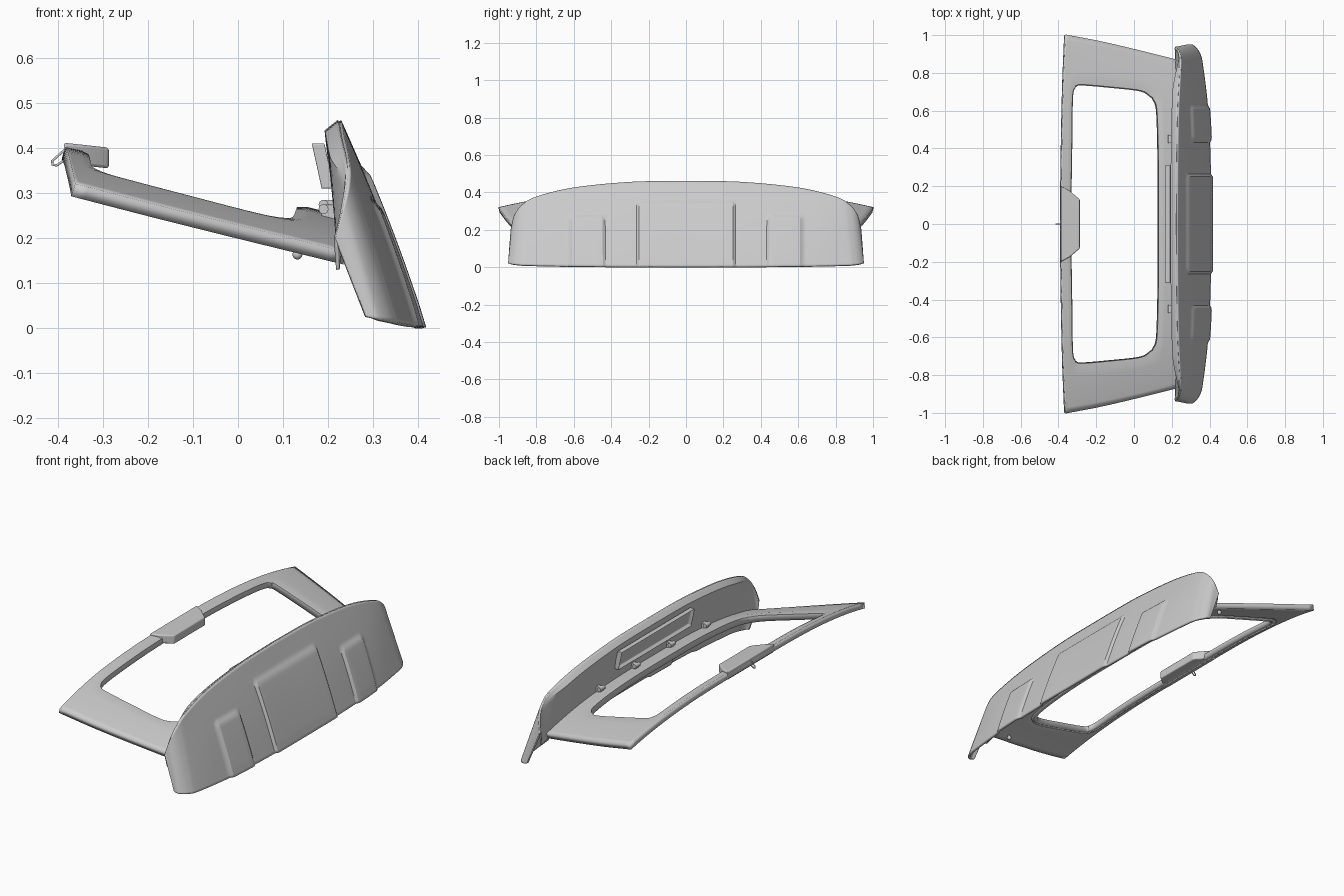
import bpy, bmesh, math
from mathutils import Vector

if "Cube" in bpy.data.objects:
    bpy.data.objects.remove(bpy.data.objects["Cube"])


def finish(ob, thick=0, bevel=0, angle=35):
    if thick:
        m = ob.modifiers.new("thickness", 'SOLIDIFY')
        m.thickness, m.offset = thick, 0
    if bevel:
        m = ob.modifiers.new("bevel", 'BEVEL')
        m.width, m.segments = bevel, 3
    bpy.ops.object.select_all(action='DESELECT')
    ob.select_set(True)
    bpy.context.view_layer.objects.active = ob
    bpy.ops.object.shade_smooth_by_angle(angle=math.radians(angle))
    return ob


def from_bmesh(name, bm):
    bmesh.ops.remove_doubles(bm, verts=bm.verts, dist=1e-5)
    bmesh.ops.recalc_face_normals(bm, faces=bm.faces)
    me = bpy.data.meshes.new(name)
    bm.to_mesh(me)
    bm.free()
    ob = bpy.data.objects.new(name, me)
    bpy.context.collection.objects.link(ob)
    return ob


def grid(name, fn, us, vs):
    bm = bmesh.new()
    rows = [[bm.verts.new(fn(u, v)) for u in us] for v in vs]
    for a, b in zip(rows, rows[1:]):
        for i in range(len(us) - 1):
            bm.faces.new((a[i], a[i + 1], b[i + 1], b[i]))
    return from_bmesh(name, bm)


def spline(pts, t):
    """Smooth curve through pts, t in 0..1"""
    p = [Vector(q) for q in pts]
    p = [2 * p[0] - p[1]] + p + [2 * p[-1] - p[-2]]
    f = min(max(t, 0), 1) * (len(pts) - 1)
    i = min(int(f), len(pts) - 2)
    f -= i
    a, b, c, d = p[i:i + 4]
    return 0.5 * (2 * b + (c - a) * f + (2 * a - 5 * b + 4 * c - d) * f ** 2
                  + (3 * b - a - 3 * c + d) * f ** 3)


def smooth(a, b, x):
    t = min(max((x - a) / (b - a), 0), 1)
    return t * t * (3 - 2 * t)


def prism(name, outline, z0, z1, slope=0.0, bevel=0.0):
    bm = bmesh.new()
    f = bm.faces.new([bm.verts.new((x, y, z0 + slope * x)) for x, y in outline])
    r = bmesh.ops.extrude_face_region(bm, geom=[f])
    for v in r["geom"]:
        if isinstance(v, bmesh.types.BMVert):
            v.co.z += z1 - z0
    return finish(from_bmesh(name, bm), bevel=bevel)


# Window frame: crowned ring lofted between the opening and the outer edge
inner = [[(-.345, 0), (-.345, .2), (-.341, .45), (-.337, .68), (-.318, .737)],
         [(-.318, .737), (-.28, .748), (-.12, .735), (.04, .715), (.105, .675)],
         [(.105, .675), (.13, .61), (.138, .4), (.14, .2), (.14, 0)]]
outer = [[(-.388, 0), (-.386, .3), (-.378, .7), (-.366, 1)],
         [(-.366, 1), (-.17, .962), (.03, .915), (.238, .863)],
         [(.238, .863), (.228, .5), (.222, .2), (.22, 0)]]


def frame_z(x, y):
    edge = .92 - .23 * x
    return .402 - .25 * (x + .38) - .078 * abs(y / edge) ** 3


def frame_point(u, v):
    k = min(int(u), 2)
    a, b = spline([q + (0,) for q in inner[k]], u - k), spline([q + (0,) for q in outer[k]], u - k)
    p = a.lerp(b, max(v, 0))
    p.z = frame_z(p.x, p.y) - .015 - (.018 if v < 0 else 0)
    return p


us = [i / 20 for i in range(61)]
bm_frame = grid("window_frame", frame_point, us, [-1, 0] + [i / 8 for i in range(1, 9)])
m = bm_frame.modifiers.new("mirror", 'MIRROR')
m.use_axis = (False, True, False)
finish(bm_frame, .03)

# Outer tailgate skin: ruled loft between lower and upper edge with raised fields
low = [(.402, 0, 0), (.401, .3, .001), (.388, .6, .003), (.36, .84, .008),
       (.343, .905, .012), (.312, .942, .018), (.283, .945, .025)]
top = [(.224, 0, .459), (.226, .3, .453), (.231, .6, .423), (.241, .8, .375),
       (.243, .87, .335), (.235, .912, .28), (.216, .932, .2)]


def edge(pts, u):
    p = spline(pts, abs(u))
    p.y = math.copysign(p.y, u)
    return p


def skin_point(u, v):
    p = edge(low, u).lerp(edge(top, u), v)
    ay = abs(p.y)
    swell = .007 * math.sin(math.pi * v) * (1 - smooth(.7, .93, ay))
    centre = (1 - smooth(.248, .262, ay)) * (1 - smooth(.325, .36, p.z))
    side = smooth(.436, .45, ay) * (1 - smooth(.612, .626, ay)) * (1 - smooth(.25, .28, p.z))
    return p + Vector((.92, 0, .39 * smooth(0, .1, v))) * (swell + .011 * max(centre, side))


us = [i / 130 for i in range(-130, 131)]
finish(grid("outer_skin", skin_point, us, [i / 36 for i in range(37)]), .012, angle=25)

# Inner panel closing the tailgate from its upper edge down to the frame
def inner_point(u, v):
    t = edge(top, u)
    base = Vector((.222, t.y * .985, frame_z(.21, t.y) - .03))
    lip = t + Vector((-.028 * (1 - smooth(.7, .93, abs(t.y))), 0, -.022))
    return t.lerp(lip, v * 4) if v < .25 else lip.lerp(base, (v - .25) / .75)


us = [i / 50 * .99 for i in range(-50, 51)]
finish(grid("inner_panel", inner_point, us, [i / 16 for i in range(17)]), .008)

# Recessed tray on the inner panel
bm = bmesh.new()
bmesh.ops.create_cube(bm, size=1)
for v in bm.verts:
    s = v.co.copy()
    v.co = (.188 + s.x * .03 - s.z * .022, s.y * .62, .36 + s.z * .1)
bm.normal_update()
face = min(bm.faces, key=lambda f: f.calc_center_median().x)
bmesh.ops.inset_region(bm, faces=[face], thickness=.014)
bmesh.ops.translate(bm, verts=face.verts, vec=(.018, 0, .003))
finish(from_bmesh("inner_tray", bm), bevel=.003)

# Housing in the middle of the front rail
prism("rail_housing", [(-.387, -.2), (-.34, -.175), (-.287, -.13), (-.287, .13),
                       (-.34, .175), (-.387, .2)], .323, .369, -.11, .006)


def rod(name, pts, r, cyclic=False):
    cu = bpy.data.curves.new(name, 'CURVE')
    cu.dimensions, cu.bevel_depth, cu.bevel_resolution = '3D', r, 3
    cu.use_fill_caps = True
    sp = cu.splines.new('POLY')
    sp.points.add(len(pts) - 1)
    for q, p in zip(sp.points, pts):
        q.co = (*p, 1)
    sp.use_cyclic_u = cyclic
    ob = bpy.data.objects.new(name, cu)
    bpy.context.collection.objects.link(ob)
    return ob


# Latch loop
rod("latch_loop", [(-.375, 0, .396), (-.385, 0, .396), (-.413, 0, .371), (-.412, 0, .363),
                   (-.403, 0, .361), (-.372, 0, .382)], .003, True)

# Ball studs below the side rails and brackets between rail and inner panel
for s, side in ((-1, "right"), (1, "left")):
    bpy.ops.mesh.primitive_uv_sphere_add(segments=20, ring_count=12, radius=.011,
                                         location=(.132, s * .84, .163))
    bpy.context.object.name = "ball_stud_" + side
    finish(bpy.context.object)
    rod("stud_stem_" + side, [(.132, s * .84, .165), (.137, s * .84, .19)], .006)
    for y in (.15, .45):
        z = frame_z(.19, y)
        rod("hinge_pin_" + side, [(.19, s * (y - .02), z + .015), (.19, s * (y + .02), z + .015)], .011)
        prism("hinge_bracket_" + side, [(.185, s * y - .012), (.22, s * y - .012),
                                        (.22, s * y + .012), (.185, s * y + .012)],
              z - .015, z + .025, 0, .003)
